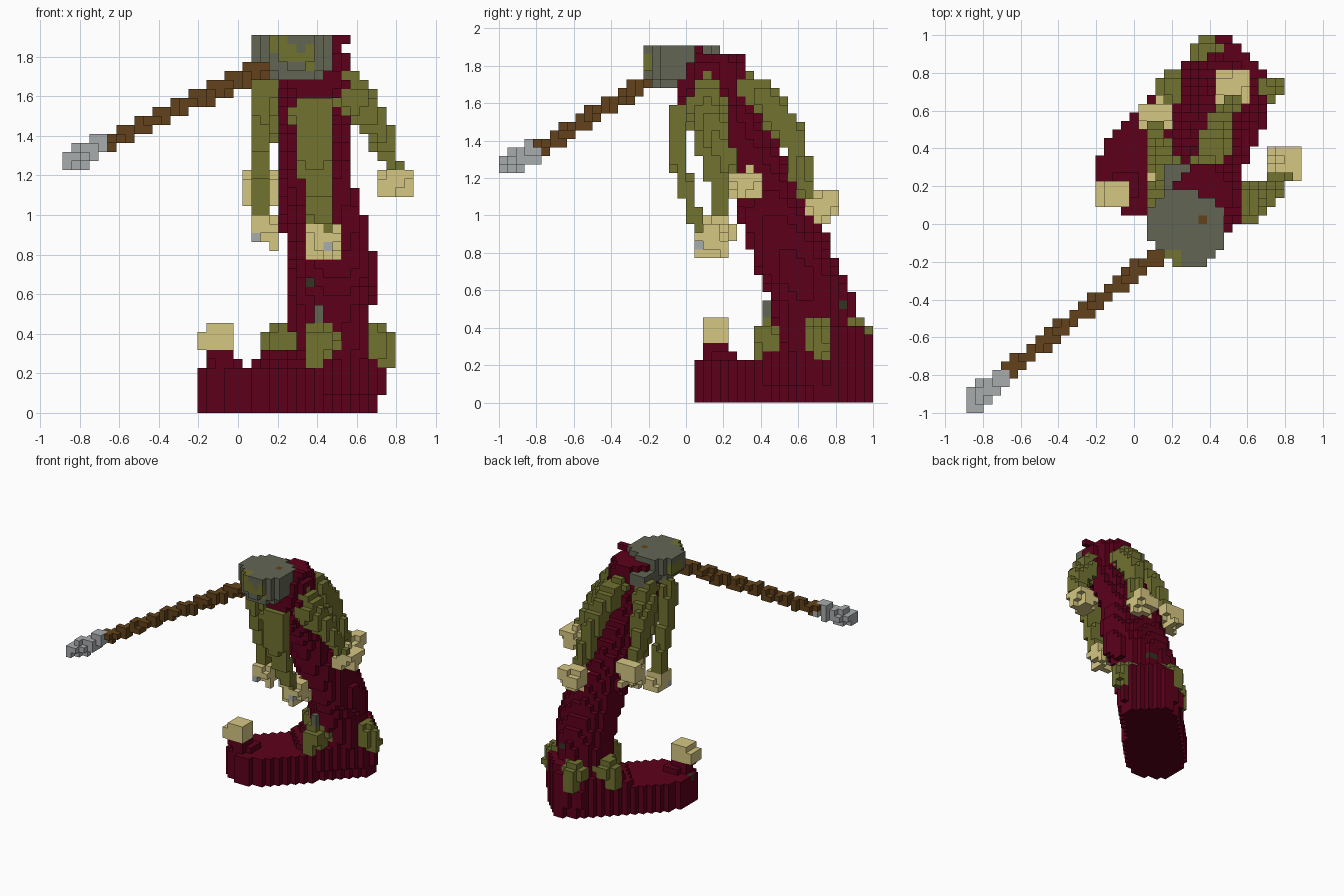
import bpy, bmesh, math
from mathutils import Vector, Euler

if "Cube" in bpy.data.objects:
    bpy.data.objects.remove(bpy.data.objects["Cube"])

H = 2 / 44                      # block size
NX, NY, NZ = 39, 44, 42         # block grid


def material(name, rgb):
    m = bpy.data.materials.new(name)
    lin = [((c / 255 + 0.055) / 1.055) ** 2.4 if c > 10 else c / 255 / 12.92 for c in rgb]
    m.diffuse_color = (*lin, 1)
    m.use_nodes = True
    m.node_tree.nodes["Principled BSDF"].inputs["Base Color"].default_value = (*lin, 1)
    return m


MAROON = material("maroon cloth", (92, 0, 27))
OLIVE = material("olive cloth", (113, 114, 48))
CREAM = material("cream bell", (214, 199, 131))
CAP = material("dull grey", (98, 101, 83))
WOOD = material("brown wood", (98, 66, 27))
STEEL = material("light grey", (168, 172, 173))
DARK = material("dark green", (50, 50, 34))


def centre(c):
    return Vector(((c[0] - 19) * H, (c[1] - 21.5) * H, (c[2] + 0.5) * H))


GRID = [((i, j, k), centre((i, j, k)))
        for i in range(NX) for j in range(NY) for k in range(NZ)]


# Solid tests: each returns a function telling whether a point is inside
def tube(path, stretch=(1, 1, 1)):
    """Tapered tube through (x, y, z, radius) points; stretch widens an axis."""
    s = Vector([1 / v for v in stretch])
    pts = [(Vector(p[:3]) * s, p[3]) for p in path]
    rmax = max(p[3] for p in path)
    lo = [min(p[a] for p in path) - rmax * stretch[a] for a in range(3)]
    hi = [max(p[a] for p in path) + rmax * stretch[a] for a in range(3)]

    def inside(p):
        if any(p[a] < lo[a] or p[a] > hi[a] for a in range(3)):
            return False
        q = p * s
        for (a, ra), (b, rb) in zip(pts, pts[1:]):
            d = b - a
            t = min(1, max(0, (q - a).dot(d) / d.length_squared))
            if (q - a - d * t).length < ra + (rb - ra) * t:
                return True
        return False
    return inside


def box(x0, x1, y0, y1, z0, z1):
    return lambda p: x0 < p.x < x1 and y0 < p.y < y1 and z0 < p.z < z1


def tilted_cube(mid, side, tilt):
    turn = Euler(tilt).to_matrix().transposed()
    return lambda p: max(abs(v) for v in turn @ (p - Vector(mid))) < side / 2


def discs(profile):
    """Stack of level ovals (z, x, y, radius), narrower along the shoe's diagonal."""
    def inside(p):
        for a, b in zip(profile, profile[1:]):
            if a[0] <= p.z <= b[0]:
                t = (p.z - a[0]) / (b[0] - a[0])
                x, y, r = (a[n] + (b[n] - a[n]) * t for n in (1, 2, 3))
                dx, dy = p.x - x, p.y - y
                return math.hypot((dx + dy) * 0.75, (dy - dx) * 0.67) < r
        return False
    return inside


def both(f, g):
    return lambda p: f(p) and g(p)


def foot(p):
    """Long shoe along a diagonal, low at the toe and rising to the ankle."""
    a, d = Vector((0.005, 0.27)), Vector((0.495, 0.515))
    q = Vector((p.x, p.y)) - a
    t = min(1, max(0, q.dot(d) / d.length_squared))
    r = 0.218 + 0.017 * t
    if p.z < 0.1:
        r -= 0.03 * t
    if p.z > 0.22:
        r -= (p.z - 0.22) * 0.3
    top = 0.23 + 0.2 * min(1, max(0, (t - 0.38) / 0.42))
    return (q - d * t).length < r and p.z < top and p.x + p.y < 1.52


parts = []


def part(name, mat, *tests):
    parts.append((name, mat, tests))


# Pale clappers and the bells around them
part("front_clapper", STEEL, box(.43, .48, .04, .1, .815, .865))
part("right_front_clapper", STEEL, box(.065, .115, .085, .14, .86, .91))
bells = {
    "left": ((.795, .32, 1.165), .155, (.25, .25, .2)),
    "front": ((.43, .14, .87), .158, (.2, .25, -.2)),
    "right_front": ((.135, .18, .925), .14, (.25, .2, .2)),
    "right_back": ((.11, .565, 1.14), .158, (.15, .2, .15)),
    "back": ((.518, .727, 1.05), .158, (.25, .15, .15)),
}
for side, spec in bells.items():
    part(side + "_bell", CREAM, tilted_cube(*spec))
part("toe_bell", CREAM, box(-.165, -.02, .085, .23, .315, .46),
     box(-.21, -.15, .085, .23, .315, .415))

# Cap: rounded drum with a flap toward the back
cap = discs([(1.68, .29, -.06, .13), (1.73, .29, -.03, .17),
             (1.77, .28, -.02, .207), (1.915, .28, -.02, .207)])
part("cap_patches", OLIVE,
     both(cap, tube([(.18, -.16, 1.89, .045), (.26, -.21, 1.82, .045)])),
     both(cap, tube([(.36, -.21, 1.80, .05), (.38, -.19, 1.77, .045)])),
     both(cap, box(.05, .115, -.05, .12, 1.73, 1.87)))
part("cap_pin", WOOD, box(.34, .39, 0, .05, 1.86, 1.915))
part("cap", CAP, cap, box(.16, .295, .1, .32, 1.73, 1.82))

# Pole and its pale head
part("pole_head", STEEL, tube([(-.69, -.80, 1.36, .055), (-.77, -.87, 1.31, .06),
                               (-.86, -.95, 1.28, .055)]))
part("pole", WOOD, tube([(.14, -.15, 1.75, .045), (-.65, -.76, 1.37, .045)]))

# Hanging straps, each ending at a bell
part("left_strap", OLIVE, tube([(.54, .11, 1.68, .08), (.59, .11, 1.58, .105),
                                (.70, .15, 1.46, .075), (.78, .24, 1.24, .045)]))
part("front_strap", OLIVE, tube([(.37, -.045, 1.54, .055), (.39, -.04, 1.3, .046),
                                 (.40, .0, 1.13, .038), (.43, .07, .95, .034)],
                                (2.1, 1.15, 1)))
part("right_front_strap", OLIVE, tube([(.13, .05, 1.66, .065), (.115, .09, 1.4, .058),
                                       (.115, .16, 1.2, .05), (.12, .18, 1.0, .045)]))
part("right_back_strap", OLIVE, tube([(.18, .26, 1.7, .08), (.13, .38, 1.52, .075),
                                      (.11, .52, 1.2, .05)]))
part("back_strap", OLIVE, tube([(.39, .30, 1.70, .08), (.42, .42, 1.63, .09),
                                (.47, .56, 1.44, .07), (.51, .65, 1.12, .05)]))

# Ankle points drooping over the shoe: direction and reach
points = {"back": (107, .26), "right": (176, .30), "front": (258, .30), "left": (2, .28)}
for side, (angle, reach) in points.items():
    c, s = math.cos(math.radians(angle)), math.sin(math.radians(angle))
    part(side + "_ankle_point", OLIVE,
         tube([(.46 + r * c, .70 + r * s, z, w)
               for r, z, w in ((.17, .38, .09), (reach - .04, .36, .085),
                               (reach, .28, .055))]))
part("ankle_clasp", CAP, box(.38, .435, .43, .5, .45, .55))

# Leg and shoe with a few dark studs
leg = discs([(.2, .47, .74, .22), (.45, .46, .68, .21), (.55, .465, .675, .22),
             (.7, .475, .61, .228), (.9, .45, .525, .22), (1.2, .385, .41, .19),
             (1.5, .38, .23, .185), (1.65, .37, .13, .20), (1.82, .38, .14, .18),
             (1.87, .37, .18, .13)])
part("dark_studs", DARK, both(leg, box(.34, .39, .35, .5, .635, .685)),
     both(leg, box(.45, .75, .82, .87, .5, .55)),
     both(foot, box(-.21, -.16, .18, .23, .18, .23)))
part("leg", MAROON, leg, box(.43, .57, .04, .10, 1.86, 1.915))
part("shoe", MAROON, foot)
part("toe_curl", MAROON, tube([(-.05, .20, .2, .10), (-.09, .165, .29, .07)]))

# Claim blocks in order, so that parts never overlap
owner = {}
for name, mat, tests in parts:
    for cell, p in GRID:
        if cell not in owner and any(t(p) for t in tests):
            owner[cell] = name

cells = {}
for cell, name in owner.items():
    cells.setdefault(name, []).append(cell)

# Build each part from the exposed sides of its blocks
for name, mat, tests in parts:
    bm = bmesh.new()
    for cell in cells.get(name, []):
        for axis in range(3):
            for sign in (-1, 1):
                near = list(cell)
                near[axis] += sign
                if tuple(near) in owner:
                    continue
                u, v = Vector(), Vector()
                u[(axis + 1) % 3] = v[(axis + 2) % 3] = H / 2
                mid = centre(cell)
                mid[axis] += sign * H / 2
                quad = [mid - u - v, mid + u - v, mid + u + v, mid - u + v]
                bm.faces.new([bm.verts.new(q) for q in quad[::sign]])
    bmesh.ops.remove_doubles(bm, verts=bm.verts, dist=1e-4)
    mesh = bpy.data.meshes.new(name)
    bm.to_mesh(mesh)
    bm.free()
    mesh.materials.append(mat)
    bpy.context.collection.objects.link(bpy.data.objects.new(name, mesh))
